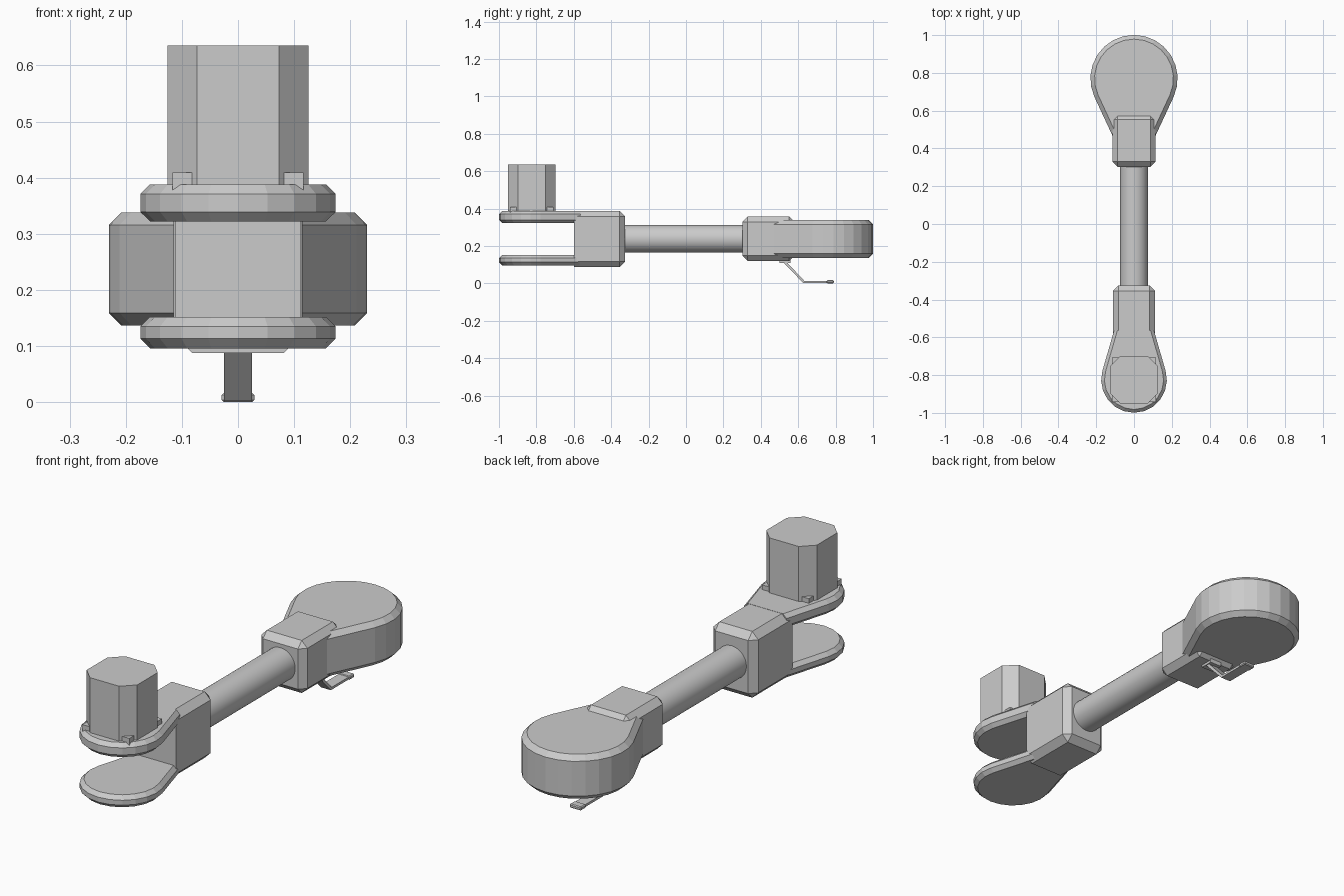
import bpy, bmesh
from math import sin, cos, pi, radians
from mathutils import Matrix, Vector

if "Cube" in bpy.data.objects:
    bpy.data.objects.remove(bpy.data.objects["Cube"])


def finish(name, bm):
    bmesh.ops.recalc_face_normals(bm, faces=bm.faces)
    me = bpy.data.meshes.new(name)
    bm.to_mesh(me)
    bm.free()
    ob = bpy.data.objects.new(name, me)
    bpy.context.collection.objects.link(ob)
    return ob


def prism(name, pts, lift, bevel=0, end_y=None):
    """Extrude a closed outline along lift, chamfering its two rims (not the neck end)."""
    bm = bmesh.new()
    face = bm.faces.new([bm.verts.new(p) for p in pts])
    out = bmesh.ops.extrude_face_region(bm, geom=[face], use_keep_orig=True)
    bmesh.ops.translate(bm, vec=lift, verts=[v for v in out["geom"] if isinstance(v, bmesh.types.BMVert)])
    if bevel:
        axis = Vector(lift).normalized()
        rim = [e for e in bm.edges
               if abs((e.verts[1].co - e.verts[0].co).normalized().dot(axis)) < 0.5
               and not (end_y is not None and all(abs(v.co.y - end_y) < 1e-4 for v in e.verts))]
        bmesh.ops.bevel(bm, geom=rim, offset=bevel, segments=1, affect='EDGES', profile=0.5)
    return finish(name, bm)


def box(name, x, y, z, bevel=0, plain_y=None):
    """Chamfered box from ranges; edges lying in the plane y = plain_y stay sharp."""
    bm = bmesh.new()
    size = [b - a for a, b in (x, y, z)]
    mid = [(a + b) / 2 for a, b in (x, y, z)]
    bmesh.ops.create_cube(bm, size=1, matrix=Matrix.Translation(mid) @ Matrix.Diagonal((*size, 1)))
    if bevel:
        edges = [e for e in bm.edges
                 if plain_y is None or not all(abs(v.co.y - plain_y) < 1e-4 for v in e.verts)]
        bmesh.ops.bevel(bm, geom=edges, offset=bevel, segments=1, affect='EDGES', profile=0.5)
    return finish(name, bm)


def teardrop(cy, r, sweep, neck_y, neck_x, z, side, n):
    """Round end of radius r pointing along side * y, tapering to a neck."""
    pts = [(-neck_x, neck_y, z)]
    for i in range(n + 1):
        a = radians(-sweep + 2 * sweep * i / n)
        pts.append((r * sin(a), cy + side * r * cos(a), z))
    return pts + [(neck_x, neck_y, z)]


# Rod joining the two ends
bm = bmesh.new()
bmesh.ops.create_cone(bm, cap_ends=True, segments=32, radius1=0.074, radius2=0.074, depth=0.66,
                      matrix=Matrix.Translation((0, -0.01, 0.238)) @ Matrix.Rotation(pi / 2, 4, 'X'))
rod = finish("rod", bm)
bpy.context.view_layer.objects.active = rod
rod.select_set(True)
bpy.ops.object.shade_smooth_by_angle(angle=radians(35))

# Fork: block with an upper and a lower paddle
box("fork_block", (-0.112, 0.112), (-0.60, -0.325), (0.088, 0.387), 0.03, plain_y=-0.60)
for name, z0, z1 in (("upper_paddle", 0.322, 0.388), ("lower_paddle", 0.096, 0.152)):
    prism(name, teardrop(-0.825, 0.174, 106, -0.565, 0.106, z0, -1, 12), (0, 0, z1 - z0), 0.017, -0.565)

# Knob: corner-cut square post on a small square foot
w, c = 0.126, 0.073
octagon = [(w, -c), (w, c), (c, w), (-c, w), (-w, c), (-w, -c), (-c, -w), (c, -w)]
prism("knob", [(x, y - 0.825, 0.38) for x, y in octagon], (0, 0, 0.256))
box("knob_foot", (-0.117, 0.117), (-0.942, -0.708), (0.375, 0.409))

# Large rounded head and its collar
prism("head", teardrop(0.77, 0.231, 114, 0.42, 0.092, 0.137, 1, 16), (0, 0, 0.201), 0.022, 0.42)
box("head_collar", (-0.115, 0.115), (0.302, 0.58), (0.12, 0.357), 0.028)

# Spring lever under the head, with a raised lip at the tip
box("lever_mount", (-0.03, 0.03), (0.50, 0.56), (0.109, 0.13))
lever = [(0.515, 0.112), (0.54, 0.112), (0.632, 0.014), (0.785, 0.014),
         (0.785, 0.003), (0.626, 0.003), (0.525, 0.108)]
prism("lever", [(-0.025, y, z) for y, z in lever], (0.05, 0, 0))
box("lever_tip", (-0.029, 0.029), (0.752, 0.79), (0.0, 0.017), 0.004)
